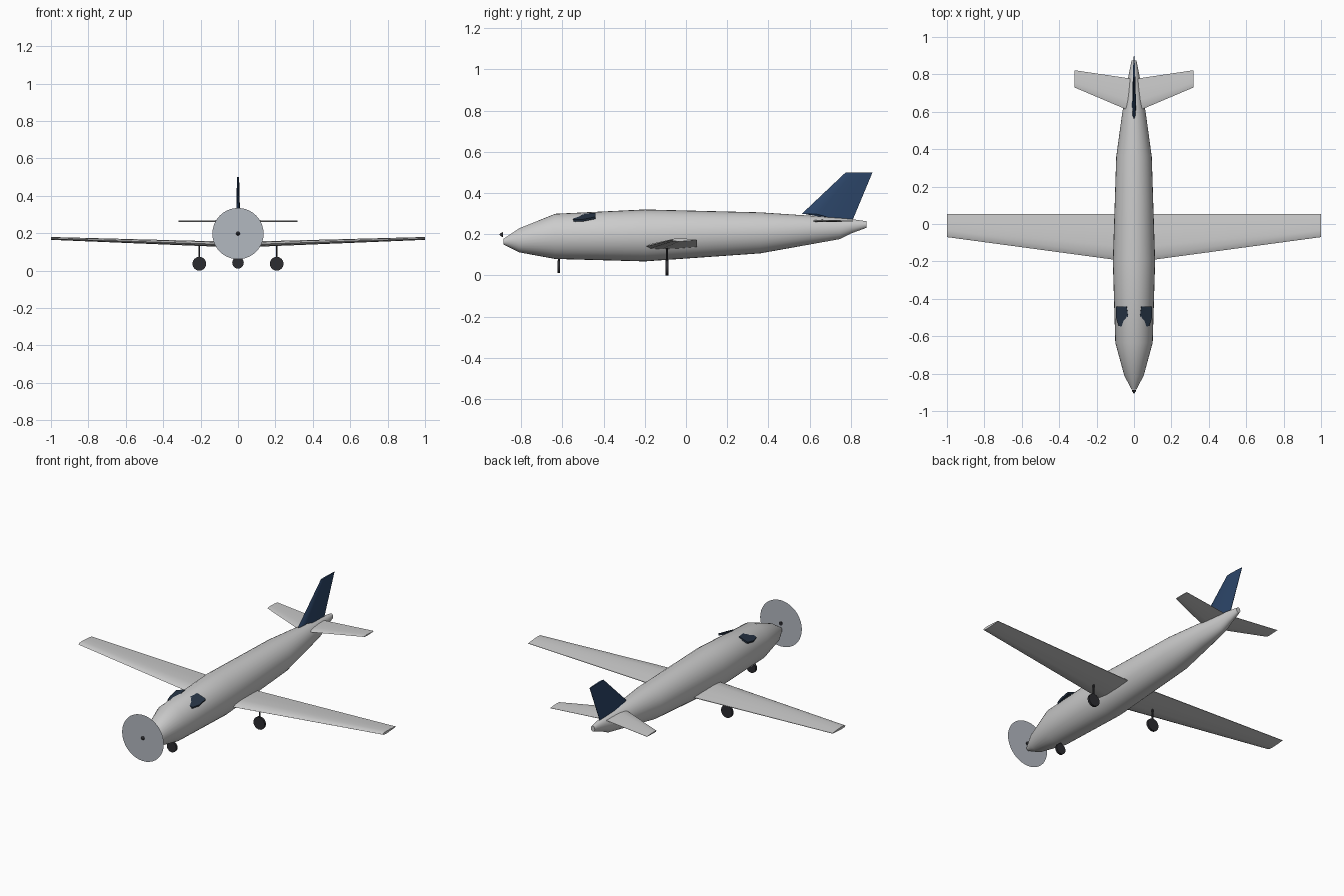
import bpy, bmesh, math

if "Cube" in bpy.data.objects:
    bpy.data.objects.remove(bpy.data.objects["Cube"])


def material(name, rgb):
    m = bpy.data.materials.new(name)
    m.diffuse_color = (*rgb, 1)
    m.use_nodes = True
    m.node_tree.nodes["Principled BSDF"].inputs["Base Color"].default_value = m.diffuse_color
    return m


NAVY = material("navy", (0.025, 0.06, 0.14))
GLASS = material("glass", (0.02, 0.035, 0.06))
DARK = material("rubber", (0.025, 0.025, 0.03))
BLUR = material("propeller_blur", (0.45, 0.48, 0.53))


def finish(bm, name, mat=None, angle=35):
    bmesh.ops.recalc_face_normals(bm, faces=bm.faces)
    me = bpy.data.meshes.new(name)
    bm.to_mesh(me)
    bm.free()
    ob = bpy.data.objects.new(name, me)
    bpy.context.collection.objects.link(ob)
    if mat:
        me.materials.append(mat)
    bpy.ops.object.select_all(action='DESELECT')
    ob.select_set(True)
    bpy.context.view_layer.objects.active = ob
    bpy.ops.object.shade_smooth_by_angle(angle=math.radians(angle))
    return ob


def loft(name, rings, mat=None, angle=35):
    bm = bmesh.new()
    loops = [[bm.verts.new(p) for p in ring] for ring in rings]
    n = len(loops[0])
    for a, b in zip(loops, loops[1:]):
        for i in range(n):
            j = (i + 1) % n
            bm.faces.new((a[i], a[j], b[j], b[i]))
    bm.faces.new(loops[0])
    bm.faces.new(loops[-1])
    return finish(bm, name, mat, angle)


def cylinder(name, p, r, depth, axis, mat, sides=16):
    """Cylinder along y or z, centred on p."""
    def pt(k, h):
        a = 2 * math.pi * k / sides
        u, v = r * math.cos(a), r * math.sin(a)
        return (p[0] + u, p[1] + h, p[2] + v) if axis == 'y' else (p[0] + u, p[1] + v, p[2] + h)
    return loft(name, [[pt(k, h) for k in range(sides)] for h in (-depth / 2, depth / 2)], mat)


# airfoil: chord fraction, thickness fraction
FOIL = [(0, 0), (.08, .36), (.3, .5), (.65, .35), (1, .06),
        (1, -.06), (.65, -.3), (.3, -.45), (.08, -.33)]


def foil(lead, trail, thick, place):
    return [place(lead + (trail - lead) * c, t * thick) for c, t in FOIL]


# Fuselage: y, half width, bottom z, top z
body = [(-.885, .013, .150, .178), (-.81, .052, .112, .228), (-.635, .100, .080, .299),
        (-.2, .113, .068, .320), (.36, .095, .107, .306), (.6, .062, .150, .290),
        (.745, .037, .176, .279), (.805, .027, .205, .273), (.875, .013, .231, .263)]
N = 32
loft("fuselage", [[(w * math.cos(2 * math.pi * k / N), y,
                    (lo + hi) / 2 + (hi - lo) / 2 * math.sin(2 * math.pi * k / N))
                   for k in range(N)] for y, w, lo, hi in body], angle=40)

# Wings, tailplanes, windows and main gear on both sides
for s, side in ((1, "right"), (-1, "left")):
    loft(side + "_wing", [
        foil(-.205, .053, .032, lambda y, t: (0, y, .138 + t)),
        foil(-.07, .053, .016, lambda y, t: (s, y, .172 + t))])
    loft(side + "_tailplane", [
        foil(.595, .775, .013, lambda y, t: (0, y, .264 + t)),
        foil(.73, .822, .008, lambda y, t: (s * .318, y, .264 + t))])
    pane = [(.04, -.44, .304), (.097, -.44, .284), (.097, -.5, .272),
            (.082, -.545, .270), (.04, -.557, .285), (.028, -.52, .298)]
    loft(side + "_window", [[(s * (x - d * .4), y, z - d) for x, y, z in pane]
                            for d in (0, .01)], GLASS)
    cylinder(side + "_main_wheel", (s * .207, -.092, .037), .037, .013, 'y', DARK)
    cylinder(side + "_main_strut", (s * .207, -.092, .09), .005, .11, 'z', DARK, 8)

# Fin
loft("fin", [
    foil(.56, .81, .022, lambda y, t: (t, y, .272 + .025 * (y < .7))),
    foil(.775, .905, .012, lambda y, t: (t, y, .5))], NAVY)

# Nose gear
cylinder("nose_wheel", (0, -.617, .042), .031, .013, 'y', DARK)
cylinder("nose_strut", (0, -.617, .075), .005, .07, 'z', DARK, 8)

# Propeller disc: a single flat face
bm = bmesh.new()
bm.faces.new([bm.verts.new((.137 * math.cos(math.pi * k / 20), -.892,
                            .198 + .137 * math.sin(math.pi * k / 20))) for k in range(40)])
finish(bm, "propeller_disc", BLUR)

# Spinner
loft("spinner", [[(r * math.cos(math.pi * k / 6), y, .198 + r * math.sin(math.pi * k / 6))
                  for k in range(12)] for y, r in ((-.888, .012), (-.896, .009), (-.905, .002))], DARK)
